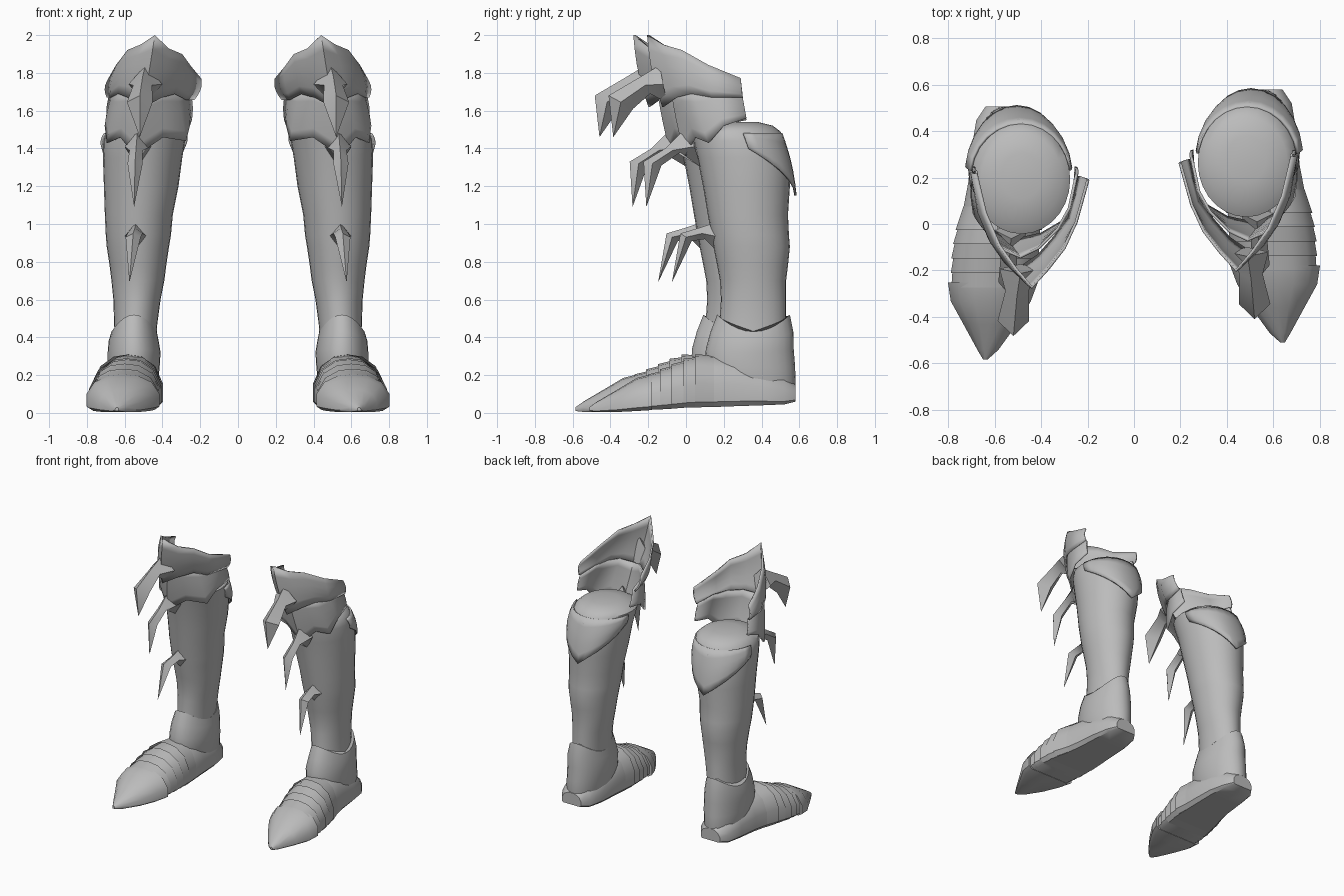
import bpy, bmesh, math
from mathutils import Matrix, Vector

cube = bpy.data.objects.get("Cube")
if cube:
    bpy.data.objects.remove(cube)

steel = bpy.data.materials.new("grey steel")
steel.use_nodes = True
steel.diffuse_color = (0.5, 0.5, 0.5, 1)
steel.node_tree.nodes["Principled BSDF"].inputs["Base Color"].default_value = (0.5, 0.5, 0.5, 1)

STAGGER = -0.073  # the right leg stands a little further forward


def finish(mesh, name, thickness, angle):
    obj = bpy.data.objects.new(name, mesh)
    bpy.context.collection.objects.link(obj)
    mesh.materials.append(steel)
    if thickness:
        mod = obj.modifiers.new("plate thickness", "SOLIDIFY")
        mod.thickness = thickness
        mod.offset = 0
    bpy.ops.object.select_all(action="DESELECT")
    obj.select_set(True)
    bpy.context.view_layer.objects.active = obj
    bpy.ops.object.shade_smooth_by_angle(angle=math.radians(angle))


def loft(name, rings, closed=True, caps=True, thickness=0, angle=40):
    """Skin a list of equal rings, then make the left part and its mirrored twin."""
    bm = bmesh.new()
    rows = [[bm.verts.new(p) for p in ring] for ring in rings]
    n = len(rows[0])
    for a, b in zip(rows, rows[1:]):
        for i in range(n if closed else n - 1):
            j = (i + 1) % n
            bm.faces.new((a[i], a[j], b[j], b[i]))
    if closed and caps:
        bm.faces.new(rows[0][::-1])
        bm.faces.new(rows[-1])
    bmesh.ops.remove_doubles(bm, verts=bm.verts, dist=0.0005)
    bmesh.ops.recalc_face_normals(bm, faces=bm.faces)
    mesh = bpy.data.meshes.new(name)
    bm.to_mesh(mesh)
    bm.free()
    twin = mesh.copy()
    twin.transform(Matrix.Translation((0, STAGGER, 0)) @ Matrix.Scale(-1, 4, (1, 0, 0)))
    twin.flip_normals()
    finish(mesh, "left_" + name, thickness, angle)
    finish(twin, "right_" + name, thickness, angle)


def oval(z, x0, x1, y0, y1, tilt=0, n=28):
    """Horizontal oval; tilt lifts its front and back into points."""
    ring = []
    for i in range(n):
        a = math.tau * i / n
        ring.append(((x0 + x1) / 2 + (x1 - x0) / 2 * math.sin(a),
                     (y0 + y1) / 2 - (y1 - y0) / 2 * math.cos(a),
                     z + tilt * math.cos(a) ** 2))
    return ring


HALF = [(0, 0), (.85, 0), (1, .1), (1, .45), (.78, .78), (.4, .96), (0, 1)]
SECTION = HALF + [(-s, t) for s, t in HALF[-2:0:-1]]


def foot_ring(y, x0, x1, z0, z1, grow=0):
    """Upright foot cross-section: flat sole, steep sides, domed top."""
    return [((x0 + x1) / 2 + s * ((x1 - x0) / 2 + grow * .5), y, z0 + t * (z1 - z0 + grow))
            for s, t in SECTION]


def plate(name, top, bottom, bulge, centre=Vector((.47, .3, 0)), steps=5):
    """Curved open plate between two edges, swelling away from the leg."""
    rows = []
    for k in range(steps + 1):
        t = k / steps
        row = []
        for a, b in zip(top, bottom):
            p = Vector(a).lerp(Vector(b), t)
            out = p - centre
            out.z = 0
            row.append(p + out.normalized() * bulge * math.sin(math.pi * t))
        rows.append(row)
    loft(name, rows, closed=False, thickness=.012)


# Leg armour with a domed top
loft("greave", [oval(*r) for r in (
    (.25, .43, .67, .16, .54), (.45, .43, .655, .175, .53), (.6, .41, .66, .185, .53),
    (.7, .39, .67, .18, .53), (.78, .38, .68, .165, .54), (.88, .365, .695, .145, .55),
    (.94, .355, .7, .135, .545), (1.05, .345, .705, .115, .54), (1.2, .315, .71, .09, .55),
    (1.35, .295, .715, .06, .55), (1.44, .28, .71, .04, .525), (1.49, .275, .695, .03, .5),
    (1.52, .31, .66, .08, .46), (1.54, .4, .57, .18, .38))])

# Calf plate ending in a point at the back
calf_top, calf_bottom = [], []
for i in range(-6, 7):
    a, side = math.radians(i * 14), abs(i) / 6
    s, c = math.sin(a), math.cos(a)
    calf_top.append((.49 + .215 * s, .28 + .225 * c, 1.48))
    calf_bottom.append((.505 + .212 * s, .3 + .28 * c, 1.15 + .25 * side))
plate("calf_plate", calf_top, calf_bottom, .012)

# Ankle cuff with raised points
loft("ankle_cuff", [oval(*r) for r in (
    (.07, .45, .66, .2, .57), (.15, .425, .685, .13, .58), (.24, .415, .69, .1, .578),
    (.32, .41, .69, .105, .57, .02), (.38, .42, .685, .13, .568, .05),
    (.43, .43, .67, .165, .55, .09))])

# Foot body
FOOT = [(-.24, .46, .775, .015, .165), (-.1, .425, .78, .02, .225), (.02, .41, .765, .03, .28),
        (.12, .405, .74, .03, .305), (.25, .41, .715, .035, .3), (.4, .415, .7, .04, .26),
        (.52, .44, .68, .045, .2), (.58, .48, .64, .06, .15)]
loft("foot", [foot_ring(*r) for r in FOOT])

# Pointed toe cap
loft("toe_cap", [foot_ring(*r) for r in (
    (-.512, .632, .65, .01, .03), (-.47, .585, .675, .005, .06), (-.36, .505, .735, .005, .125),
    (-.26, .445, .79, .01, .185), (-.18, .415, .802, .015, .205))], caps=True)


# Overlapping instep lames
def foot_at(y):
    for a, b in zip(FOOT, FOOT[1:]):
        if a[0] <= y <= b[0]:
            t = (y - a[0]) / (b[0] - a[0])
            return [p + (q - p) * t for p, q in zip(a, b)]


for i in range(5):
    y = -.2 + .062 * i
    loft(f"instep_lame_{i + 1}",
         [foot_ring(*foot_at(y), grow=.022), foot_ring(*foot_at(y + .1), grow=.002)], caps=False)

# Knee plates, listed from the inner end round the front to the outer end
plate("knee_plate",
      [(.2, .26, 1.77), (.25, .08, 1.83), (.3, -.03, 1.9), (.37, -.12, 1.93), (.44, -.2, 2),
       (.51, -.12, 1.95), (.58, -.02, 1.92), (.64, .12, 1.84), (.68, .29, 1.77)],
      [(.235, .28, 1.66), (.28, .1, 1.66), (.34, .02, 1.69), (.41, -.06, 1.67), (.5, -.12, 1.62),
       (.58, -.05, 1.67), (.63, .03, 1.69), (.67, .14, 1.67), (.69, .3, 1.67)], .015)
plate("lower_knee_plate",
      [(.25, .28, 1.67), (.28, .14, 1.69), (.33, .05, 1.7), (.41, -.03, 1.7), (.49, -.07, 1.68),
       (.58, -.03, 1.7), (.63, .04, 1.7), (.66, .14, 1.69), (.68, .3, 1.67)],
      [(.25, .32, 1.55), (.26, .18, 1.52), (.28, .1, 1.44), (.4, .03, 1.46), (.54, 0, 1.36),
       (.62, .05, 1.46), (.69, .12, 1.43), (.7, .2, 1.52), (.69, .32, 1.56)], .005)


# Hooked spikes: each row is x, half width, outer edge (y, z), inner edge (y, z)
def spike(name, rows):
    rings = []
    for x, w, oy, oz, iy, iz in rows:
        my, mz = (oy + iy) / 2, (oz + iz) / 2
        rings.append([(x, oy, oz), (x + w, my, mz), (x, iy, iz), (x - w, my, mz)])
    loft(name, rings, angle=50)


spike("knee_spike", [(.49, .09, -.14, 1.84, -.1, 1.64), (.505, .05, -.24, 1.78, -.19, 1.69),
                     (.52, .068, -.41, 1.68, -.28, 1.61), (.52, 0, -.385, 1.46, -.385, 1.46)])
spike("upper_shin_spike", [(.53, .07, .01, 1.52, .08, 1.3), (.54, .035, -.11, 1.4, -.03, 1.38),
                           (.545, .04, -.225, 1.33, -.13, 1.31), (.55, 0, -.21, 1.09, -.21, 1.09)])
spike("shin_spike", [(.54, .06, .16, 1.01, .16, .86), (.545, .04, .07, .98, .1, .92),
                     (.555, .04, -.03, .95, .03, .91), (.575, 0, -.075, .69, -.075, .69)])
